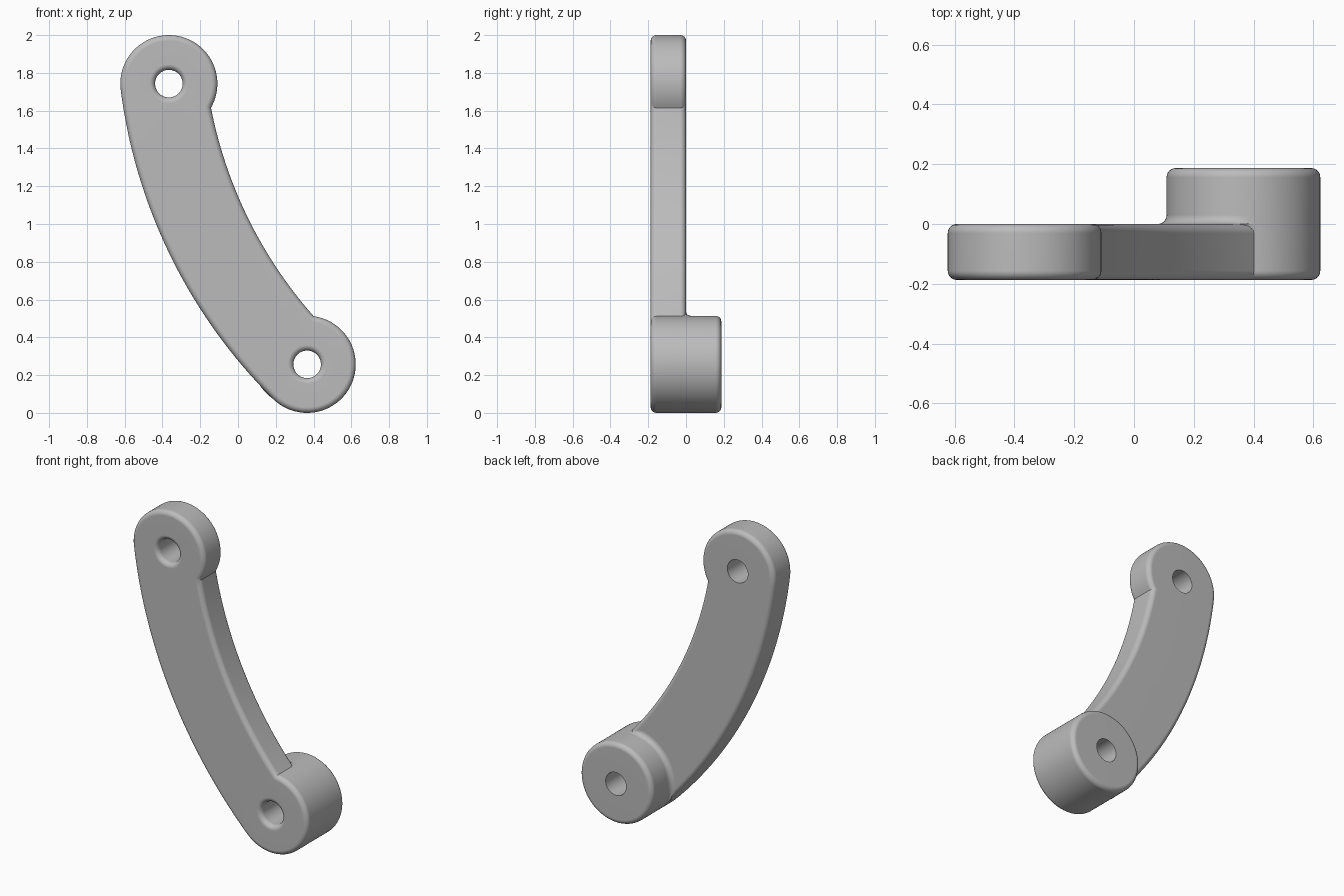
import bpy, bmesh
from math import sin, cos, pi, atan2, acos, radians, hypot, sqrt

cube = bpy.data.objects.get("Cube")
if cube:
    bpy.data.objects.remove(cube)

# Main dimensions
TOP, BOTTOM = (-0.366, 1.743), (0.366, 0.257)   # pivot centres (x, z)
END_R, HOLE_R, FILLET = 0.257, 0.073, 0.03
FRONT, MIDDLE, BACK = -0.187, 0.0, 0.187
AXIS_R, HALF_W = 2.545, 0.2                      # curved centre line, inner half width
STEPS = 6

# Centre of the arc that passes through both pivots
dx, dz = TOP[0] - BOTTOM[0], TOP[1] - BOTTOM[1]
span = hypot(dx, dz)
reach = sqrt(AXIS_R ** 2 - (span / 2) ** 2)
CENTRE = ((TOP[0] + BOTTOM[0]) / 2 + dz / span * reach,
          (TOP[1] + BOTTOM[1]) / 2 - dx / span * reach)


def heading(a, b):
    return atan2(b[1] - a[1], b[0] - a[0]) % (2 * pi)


def polar(c, r, a):
    return (c[0] + r * cos(a), c[1] + r * sin(a))


def arc(c, r, a, b, n):
    return [polar(c, r, a + (b - a) * i / n) for i in range(n)]


def circle(c, r, n=64):
    return arc(c, r, 0, 2 * pi, n)


def outline(inset):
    """Arm silhouette, shrunk evenly by the inset."""
    a_top, a_bot = heading(CENTRE, TOP), heading(CENTRE, BOTTOM)
    r, inner = END_R - inset, AXIS_R - HALF_W + inset
    turn = acos((AXIS_R ** 2 + inner ** 2 - r ** 2) / (2 * AXIS_R * inner))
    in_top, in_bot = a_top + turn, a_bot - turn
    b_end = heading(BOTTOM, polar(CENTRE, inner, in_bot)) + 2 * pi
    t_start = heading(TOP, polar(CENTRE, inner, in_top)) - 2 * pi
    return (arc(CENTRE, AXIS_R + r, a_top, a_bot, 40)
            + arc(BOTTOM, r, a_bot, b_end, 48)
            + arc(CENTRE, inner, in_bot, in_top, 32)
            + arc(TOP, r, t_start, a_top, 48))


def rounding():
    """Quarter-round steps: (inset, depth), from face to wall."""
    return [(FILLET * (1 - sin(t)), FILLET * (1 - cos(t)))
            for t in (pi / 2 * i / STEPS for i in range(STEPS + 1))]


bm = bmesh.new()


def ring(points, y):
    return [bm.verts.new((x, y, z)) for x, z in points]


def skin(rings):
    for a, b in zip(rings, rings[1:]):
        for i in range(len(a)):
            j = (i + 1) % len(a)
            bm.faces.new((a[i], a[j], b[j], b[i]))


def cap(*loops):
    """Flat face bounded by an outer loop and hole loops."""
    edges = []
    for loop in loops:
        for i in range(len(loop)):
            pair = (loop[i - 1], loop[i])
            edges.append(bm.edges.get(pair) or bm.edges.new(pair))
    bmesh.ops.triangle_fill(bm, edges=edges, use_beauty=True, use_dissolve=False)


# Arm wall with rounded front and back edges
wall = [ring(outline(d), FRONT + h) for d, h in rounding()]
wall += [ring(outline(d), MIDDLE - h) for d, h in reversed(rounding())]
skin(wall)

# Pivot holes, flared at the front
flare = [(HOLE_R + d, FRONT + h) for d, h in rounding()]
top_hole = [ring(circle(TOP, r), y) for r, y in flare + [(HOLE_R, MIDDLE)]]
low_hole = [ring(circle(BOTTOM, r), y)
            for r, y in flare + [(HOLE_R, MIDDLE), (HOLE_R, BACK)]]
skin(top_hole)
skin(low_hole)
cap(wall[0], top_hole[0], low_hole[0])
cap(wall[-1], top_hole[-1], low_hole[-2])


# Rear boss, blended into the arm by a fillet that fades at the arm's edges
def fade(a):
    deg = a * 180 / pi
    return max(0, min(1, (deg - 84) / 16, (225 - deg) / 38))


def boss_ring(extra, y):
    n = 96
    angles = [2 * pi * i / n for i in range(n)]
    return ring([polar(BOTTOM, END_R + extra * fade(a), a) for a in angles], y)


boss = [boss_ring(0, MIDDLE - FILLET)]
boss += [boss_ring(d, MIDDLE + h) for d, h in rounding()]
boss += [ring(circle(BOTTOM, END_R - d, 96), BACK - h) for d, h in reversed(rounding())]
skin(boss)
cap(boss[-1], low_hole[-1])

bmesh.ops.recalc_face_normals(bm, faces=bm.faces)
mesh = bpy.data.meshes.new("curved_link_arm")
bm.to_mesh(mesh)
bm.free()
arm = bpy.data.objects.new("curved_link_arm", mesh)
bpy.context.collection.objects.link(arm)

# Material
grey = bpy.data.materials.new("plain_grey")
grey.use_nodes = True
colour = (0.5, 0.5, 0.5, 1)
grey.diffuse_color = colour
grey.node_tree.nodes["Principled BSDF"].inputs["Base Color"].default_value = colour
mesh.materials.append(grey)

# Smooth rounded edges, flat broad faces
bpy.ops.object.select_all(action="DESELECT")
arm.select_set(True)
bpy.context.view_layer.objects.active = arm
bpy.ops.object.shade_smooth_by_angle(angle=radians(30))
normals = arm.modifiers.new("weighted_normals", "WEIGHTED_NORMAL")
normals.keep_sharp = True
